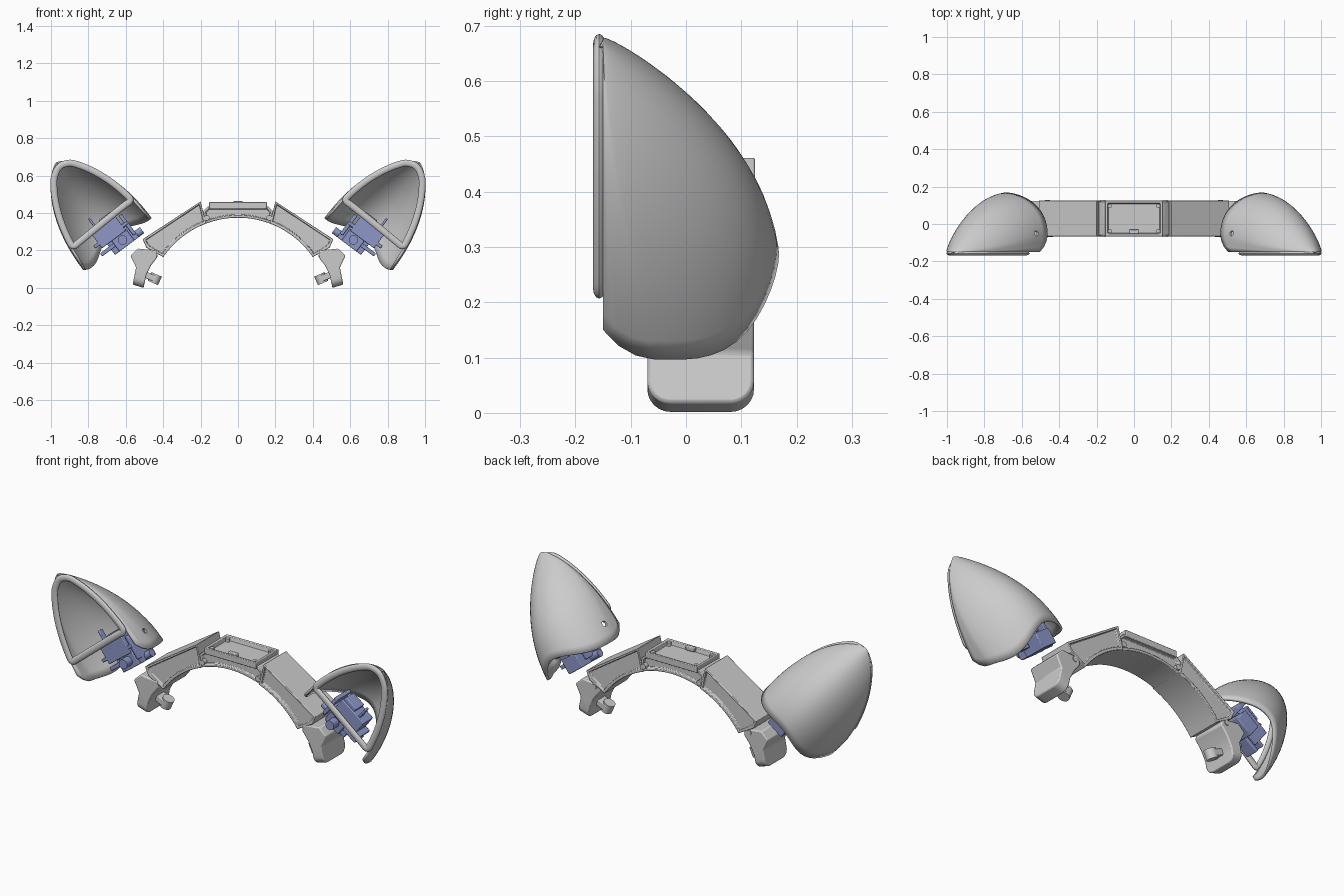
import bpy, bmesh, math
from mathutils import Vector, Matrix

if "Cube" in bpy.data.objects:
    bpy.data.objects.remove(bpy.data.objects["Cube"])

blue = bpy.data.materials.new("servo_blue")
blue.diffuse_color = (0.27, 0.31, 0.58, 1)
blue.use_nodes = True
blue.node_tree.nodes["Principled BSDF"].inputs["Base Color"].default_value = blue.diffuse_color
EAR = Vector((0.645, 0, 0.235))          # ear base, tilted outward
TILT = math.atan2(0.6, 0.8)
EAR_M = Matrix.Translation(EAR) @ Matrix.Rotation(TILT, 4, 'Y')


def finish(name, bm, mirror=True, bevel=0, mat=None):
    me = bpy.data.meshes.new(name)
    bm.to_mesh(me)
    bm.free()
    ob = bpy.data.objects.new(name, me)
    bpy.context.collection.objects.link(ob)
    if mat:
        me.materials.append(mat)
    if bevel:
        m = ob.modifiers.new("bevel", 'BEVEL')
        m.width, m.segments, m.limit_method = bevel, 2, 'ANGLE'
    if mirror:
        ob.modifiers.new("mirror", 'MIRROR').use_mirror_merge = False
    return ob


def box(name, c, size, M=Matrix(), bevel=0.004, mat=None, mirror=True):
    bm = bmesh.new()
    bmesh.ops.create_cube(bm, size=1, matrix=M @ Matrix.Translation(c) @ Matrix.Diagonal((*size, 1)))
    return finish(name, bm, mirror, bevel, mat)


def cyl(name, c, r, h, axis='Z', M=Matrix(), mat=None, mirror=True):
    R = {'Z': Matrix(), 'Y': Matrix.Rotation(math.pi / 2, 4, 'X'), 'X': Matrix.Rotation(math.pi / 2, 4, 'Y')}[axis]
    bm = bmesh.new()
    bmesh.ops.create_cone(bm, cap_ends=True, segments=24, radius1=r, radius2=r, depth=h,
                          matrix=M @ Matrix.Translation(c) @ R)
    return finish(name, bm, mirror, 0, mat)


def prism(pts, y0, y1, inset=0.0):
    """Extrude an xz outline along y, with an optional recess in both ends."""
    bm = bmesh.new()
    f = bm.faces.new([bm.verts.new((x, y0, z)) for x, z in pts])
    g = bmesh.ops.extrude_face_region(bm, geom=[f])
    for v in g["geom"]:
        if isinstance(v, bmesh.types.BMVert):
            v.co.y = y1
    bmesh.ops.recalc_face_normals(bm, faces=bm.faces[:])
    if inset:
        for f in [f for f in bm.faces if abs(f.normal.y) > 0.9]:
            bmesh.ops.inset_region(bm, faces=[f], thickness=inset, depth=0)
            bmesh.ops.inset_region(bm, faces=[f], thickness=0.002, depth=-0.015)
    return bm


def arc(a0, a1, n, r=0.485, zc=-0.11):
    return [(r * math.sin(math.radians(a0 + (a1 - a0) * i / n)),
             zc + r * math.cos(math.radians(a0 + (a1 - a0) * i / n))) for i in range(n + 1)]


# ---- ear shell: cupped ogive, open at front and bottom
TOP = 0.545


def s(v):                                # width falloff toward the tip
    return (1 - min(1, max(0, v) / TOP) ** 2.2) ** 0.7


def shell_point(k, t, n=28):
    """Point in ear space: k runs around the shell, t from bottom edge to tip."""
    side = 1
    if k > n + 3:
        k, side = n + 6 - k, -1
    f = max(0, 3 - k) / 3                # straight lip in front of the arch
    th = math.pi * max(0, k - 3) / n
    outer = side > 0 and th < math.pi / 2
    bottom = 0.06 * f * f + 0.065 * math.sin(th) ** 4
    if outer:                            # lobe on the outer lower corner
        bottom -= 0.028 * math.sin(2 * th) ** 2
    v = bottom + (TOP - bottom) * t
    q = min(1, max(0, v) / TOP)
    depth = 0.322 * (1 - q ** 2.1)       # back profile
    lip = 0.09 * max(0, 1 - q) ** 1.3
    p = 1 + 0.45 * q + (0.25 if outer else 0)   # section is more pointed at the tip and outer side
    arch = (depth - lip) * math.sin(th) ** p
    c = math.cos(th)
    return EAR_M @ Vector((side * 0.23 * (c - 0.03 * f) * s(v), -0.15 + lip * (1 - f) + arch, v))


bm = bmesh.new()
rows = 26
grid = [[bm.verts.new(shell_point(k, 1 - (1 - i / rows) ** 2)) for k in range(35)] for i in range(rows + 1)]
for a, b in zip(grid, grid[1:]):
    for k in range(34):
        bm.faces.new((a[k], a[k + 1], b[k + 1], b[k]))
bmesh.ops.remove_doubles(bm, verts=bm.verts[:], dist=0.0003)
shell = finish("ear_shell", bm, False)
m = shell.modifiers.new("thickness", 'SOLIDIFY')
m.thickness, m.offset = 0.013, -1
# small screw hole in the inner side of the shell
cutter = cyl("shell_hole_cutter", (-0.22, -0.05, 0.093), 0.014, 0.1, 'X', EAR_M, None, False)
cutter.hide_render = True
cutter.hide_viewport = True
m = shell.modifiers.new("hole", 'BOOLEAN')
m.operation, m.object, m.solver = 'DIFFERENCE', cutter, 'EXACT'
shell.modifiers.new("mirror", 'MIRROR').use_mirror_merge = False

# ---- rim: flattened tube around the front opening
side = [(0.23 * s(v) - 0.021, v) for v in (0.128, 0.18, 0.26, 0.34, 0.41, 0.46, 0.49)]
path = [(0.16, 0.13)] + side + [(0.0, 0.522)] + [(-u, v + 0.012) for u, v in reversed(side)] + [(-0.15, 0.143)]
for _ in range(3):
    path = [(p[0] * a + q[0] * (1 - a), p[1] * a + q[1] * (1 - a))
            for p, q in zip(path, path[1:] + path[:1]) for a in (0.75, 0.25)]
bm = bmesh.new()
n = len(path)
rings = []
for i, p in enumerate(path):
    d = Vector(path[(i + 1) % n]) - Vector(path[i - 1])
    nu, nv = Vector((d.y, -d.x)).normalized()
    ring = []
    for j in range(12):
        a = 2 * math.pi * j / 12
        r = 0.018 * math.cos(a)
        ring.append(bm.verts.new(EAR_M @ Vector((p[0] + nu * r, -0.157 + 0.011 * math.sin(a), p[1] + nv * r))))
    rings.append(ring)
for i in range(n):
    a, b = rings[i], rings[(i + 1) % n]
    for j in range(12):
        bm.faces.new((a[j], a[(j + 1) % 12], b[(j + 1) % 12], b[j]))
bmesh.ops.recalc_face_normals(bm, faces=bm.faces[:])
finish("ear_rim", bm)

# ---- servos inside each ear
for name, c, size in (
        ("servo_upper_body", (0.0, -0.02, 0.085), (0.16, 0.085, 0.11)),
        ("servo_upper_flange", (0.0, -0.02, 0.06), (0.22, 0.085, 0.018)),
        ("servo_upper_gearbox", (-0.035, -0.02, 0.145), (0.08, 0.07, 0.03)),
        ("servo_lower_body", (-0.035, 0.02, 0.0), (0.1, 0.15, 0.08)),
        ("servo_lower_flange", (-0.035, -0.03, 0.0), (0.16, 0.018, 0.08)),
        ("servo_bracket", (-0.105, 0.0, 0.05), (0.02, 0.12, 0.13)),
        ("servo_foot", (0.06, -0.01, 0.005), (0.09, 0.07, 0.02)),
        ("servo_arm", (0.04, -0.04, 0.165), (0.012, 0.03, 0.07))):
    box(name, c, size, EAR_M, 0.004, blue)
cyl("servo_shaft", (-0.035, -0.07, 0.0), 0.025, 0.06, 'Y', EAR_M, blue)
cyl("servo_horn", (-0.12, 0.0, -0.02), 0.02, 0.06, 'X', EAR_M, blue)

# ---- headband: side segments, centre segment
Y0, Y1 = -0.067, 0.125
finish("band_side", prism([(0.2, 0.462), (0.51, 0.26), (0.49, 0.215)] + arc(55.5, 20.5, 14), Y0, Y1, 0.016), True, 0.003)
finish("band_centre", prism([(-0.16, 0.436), (0.16, 0.436), (0.187, 0.41)] + arc(21, -21, 16)
                            + [(-0.187, 0.41)], Y0 + 0.006, Y1 - 0.006, 0.014), False, 0.003)

# centre lid with a recessed tray
bm = bmesh.new()
bmesh.ops.create_cube(bm, size=1, matrix=Matrix.Translation((0, 0.029, 0.441)) @ Matrix.Diagonal((0.31, 0.192, 0.034, 1)))
top = [f for f in bm.faces if f.normal.z > 0.9]
bmesh.ops.inset_region(bm, faces=top, thickness=0.018, depth=0)
bmesh.ops.inset_region(bm, faces=top, thickness=0.008, depth=-0.024)
finish("centre_lid", bm, False, 0.003)
for y in (-0.038, 0.096):
    cyl("lid_screw", (0.128, y, 0.445), 0.011, 0.018)
box("lid_connector", (0, -0.042, 0.453), (0.05, 0.024, 0.022), mirror=False)

# hinge pins across the joints
for x, z in ((0.166, 0.374), (0.463, 0.185)):
    cyl("hinge_pin", (x, 0.029, z), 0.014, 0.196, 'Y')

# ---- end legs with rounded lower corners
bm = prism([(0.435, 0.2), (0.535, 0.21), (0.575, 0.172), (0.545, 0.11), (0.563, 0.018),
            (0.505, 0.0), (0.49, 0.07), (0.465, 0.12), (0.43, 0.165)], -0.07, 0.123)
edges = [e for e in bm.edges if all(v.co.z < 0.03 for v in e.verts)
         and abs(e.verts[0].co.y - e.verts[1].co.y) < 0.001]
bmesh.ops.bevel(bm, geom=edges, offset=0.042, segments=6, profile=0.5, affect='EDGES')
finish("band_leg", bm, True, 0.006)

# inner clip tab on each leg
TAB = Matrix.Translation((0.465, 0.03, 0.058)) @ Matrix.Rotation(math.radians(-24), 4, 'Y')
box("clip_tab", (0.01, 0, 0), (0.07, 0.06, 0.034), TAB)
cyl("clip_tab_end", (-0.022, 0, 0), 0.03, 0.05, 'Z', TAB)

# ---- smooth shading with sharp edges kept
bpy.ops.object.select_all(action='DESELECT')
for ob in bpy.context.scene.objects:
    if not ob.hide_viewport:
        ob.select_set(True)
        bpy.context.view_layer.objects.active = ob
bpy.ops.object.shade_smooth_by_angle(angle=math.radians(35))
